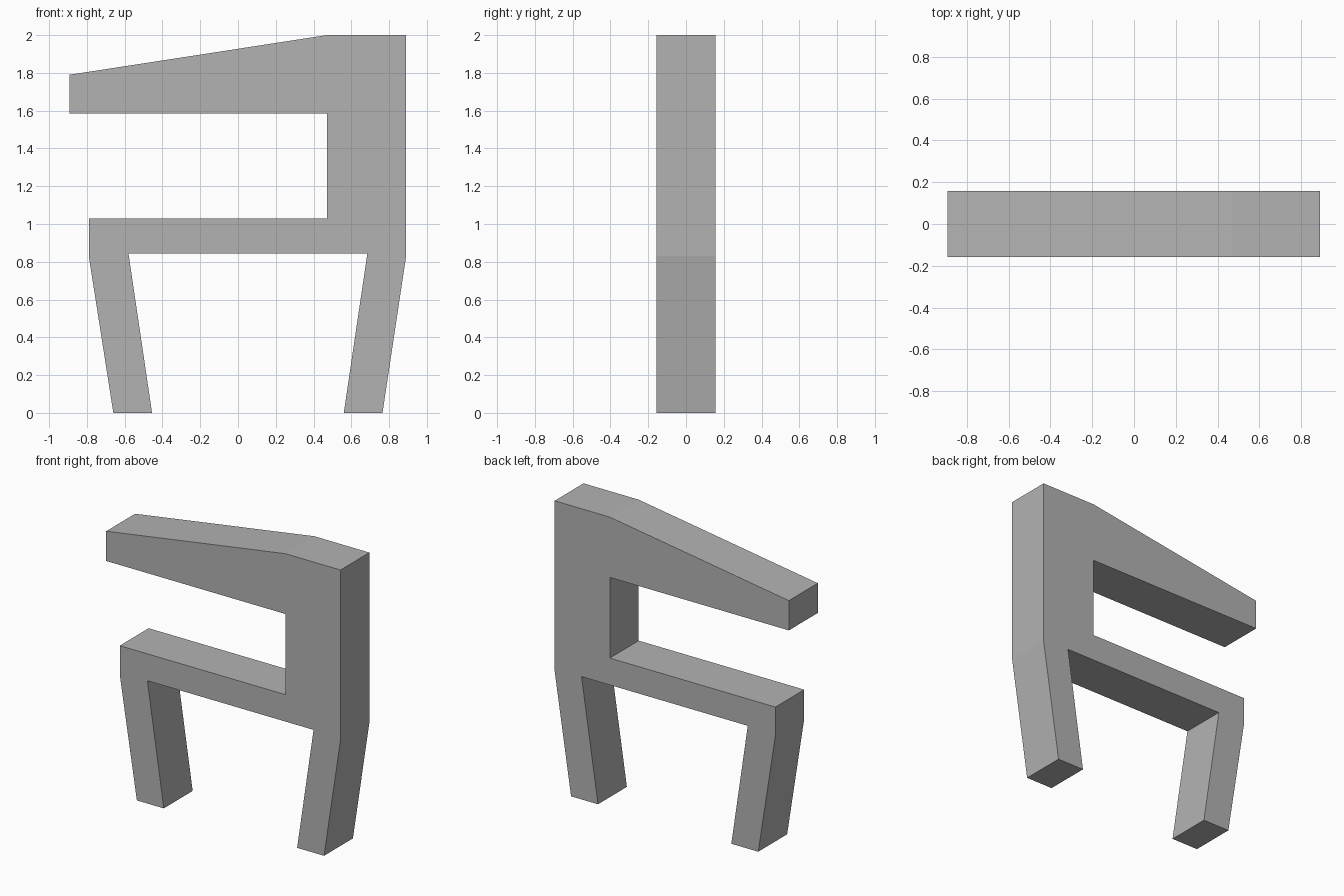
import bpy
import bmesh

cube = bpy.data.objects.get("Cube")
if cube:
    bpy.data.objects.remove(cube, do_unlink=True)

# Plain grey material
grey = bpy.data.materials.new("plain_grey")
grey.use_nodes = True
colour = (0.45, 0.45, 0.45, 1)
grey.diffuse_color = colour
grey.node_tree.nodes["Principled BSDF"].inputs["Base Color"].default_value = colour

HALF_DEPTH = 0.157

# Side outline (x, z): legs, seat rail, upright and tapered top arm
outline = [
    (-0.66, 0), (-0.455, 0), (-0.58, 0.845),     # right leg
    (0.685, 0.845), (0.56, 0), (0.765, 0),       # rail underside, left leg
    (0.89, 0.83), (0.89, 2), (0.47, 2),          # upright
    (-0.893, 1.79), (-0.893, 1.585),             # arm tip
    (0.47, 1.585), (0.47, 1.03),                 # opening
    (-0.79, 1.03), (-0.79, 0.83),                # rail end
]

# Extrude the outline through the depth
bm = bmesh.new()
face = bm.faces.new([bm.verts.new((x, -HALF_DEPTH, z)) for x, z in outline])
extruded = bmesh.ops.extrude_face_region(bm, geom=[face], use_keep_orig=True)
back = [v for v in extruded["geom"] if isinstance(v, bmesh.types.BMVert)]
bmesh.ops.translate(bm, verts=back, vec=(0, 2 * HALF_DEPTH, 0))
bmesh.ops.recalc_face_normals(bm, faces=bm.faces)

mesh = bpy.data.meshes.new("chair_side_frame")
bm.to_mesh(mesh)
bm.free()
mesh.materials.append(grey)
frame = bpy.data.objects.new("chair_side_frame", mesh)
bpy.context.collection.objects.link(frame)
